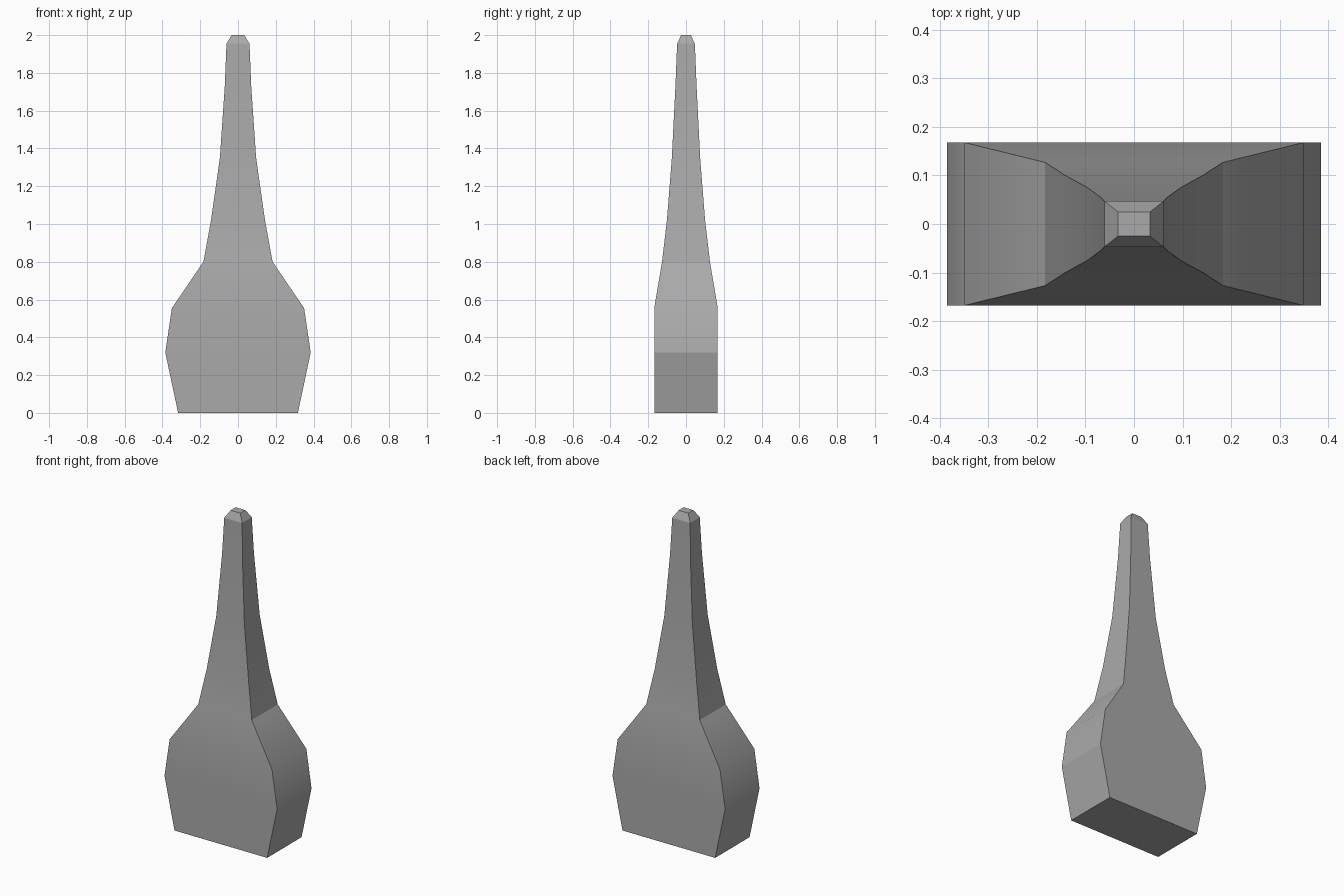
import bpy
import bmesh

cube = bpy.data.objects.get("Cube")
if cube:
    bpy.data.objects.remove(cube, do_unlink=True)

# Single grey material
grey = bpy.data.materials.new("mid_grey")
grey.use_nodes = True
colour = (0.4, 0.4, 0.4, 1.0)
grey.diffuse_color = colour
bsdf = next(n for n in grey.node_tree.nodes if n.type == 'BSDF_PRINCIPLED')
bsdf.inputs["Base Color"].default_value = colour

# Rectangular cross-sections: height, half width, half depth
SECTIONS = [
    (0.00, 0.317, 0.168),
    (0.32, 0.385, 0.168),
    (0.555, 0.350, 0.168),
    (0.80, 0.183, 0.127),
    (1.02, 0.143, 0.101),
    (1.35, 0.096, 0.075),
    (1.73, 0.070, 0.056),
    (1.955, 0.061, 0.047),
    (2.00, 0.033, 0.025),
]
CREASED_SIDE_HEIGHTS = (0.32, 0.80)

# Tapered body: loft the sections and cap both ends
bm = bmesh.new()
rings = [[bm.verts.new((sx * w, sy * d, z))
          for sx, sy in ((-1, -1), (1, -1), (1, 1), (-1, 1))]
         for z, w, d in SECTIONS]
for low, high in zip(rings, rings[1:]):
    for i in range(4):
        j = (i + 1) % 4
        bm.faces.new((low[i], low[j], high[j], high[i]))
bm.faces.new(rings[0][::-1])
bm.faces.new(rings[-1])
bmesh.ops.recalc_face_normals(bm, faces=bm.faces)

# Smooth along each wall; sharp at corners, tip, base and the side creases
for face in bm.faces:
    face.smooth = True
for edge in bm.edges:
    a, b = (v.co for v in edge.verts)
    if abs(a.z - b.z) > 0.001:
        edge.smooth = False
    elif a.z < 0.01 or a.z > 1.9:
        edge.smooth = False
    elif abs(a.x - b.x) < 0.001:
        edge.smooth = not any(abs(a.z - h) < 0.001 for h in CREASED_SIDE_HEIGHTS)

mesh = bpy.data.meshes.new("tapered_body")
bm.to_mesh(mesh)
bm.free()
mesh.materials.append(grey)
body = bpy.data.objects.new("tapered_body", mesh)
bpy.context.collection.objects.link(body)
